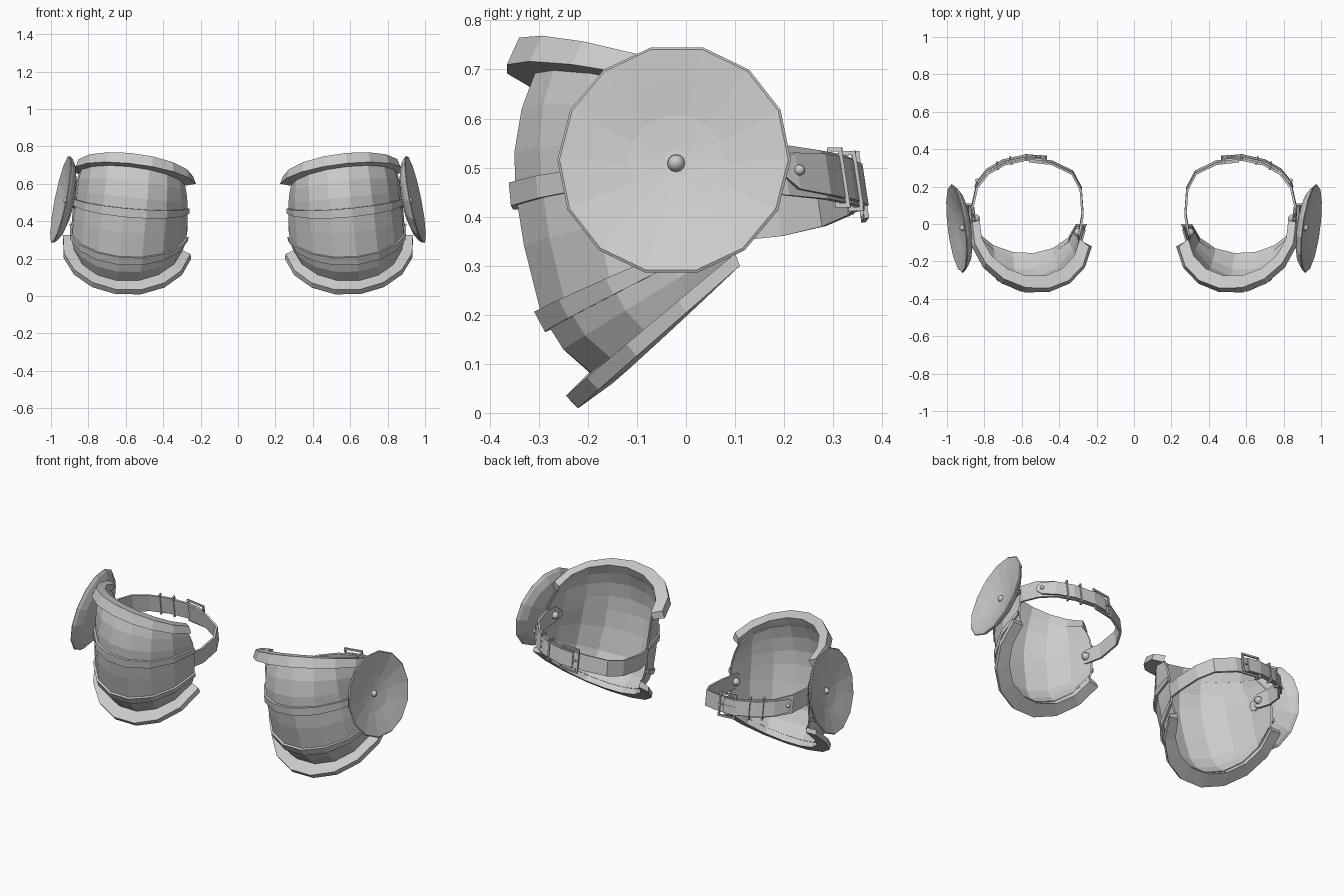
import bpy, bmesh, math
from mathutils import Vector as V

if "Cube" in bpy.data.objects:
    bpy.data.objects.remove(bpy.data.objects["Cube"])

SEG = 8     # facets around each guard


def make(name, verts, faces):
    """Mesh in world coordinates, mirrored to the other guard."""
    me = bpy.data.meshes.new(name)
    me.from_pydata([tuple(v) for v in verts], [], faces)
    bm = bmesh.new()
    bm.from_mesh(me)
    bmesh.ops.recalc_face_normals(bm, faces=bm.faces)
    bm.to_mesh(me)
    bm.free()
    ob = bpy.data.objects.new(name, me)
    bpy.context.collection.objects.link(ob)
    m = ob.modifiers.new("Pair", 'MIRROR')
    m.use_mirror_merge = False
    return ob


def skin(name, loops, close=False, ring=False, cap=False):
    """Skin faces between equal-length point loops."""
    n, k = len(loops[0]), len(loops)
    verts = [p for l in loops for p in l]
    faces = []
    for i in range(k if close else k - 1):
        for j in range(n if ring else n - 1):
            a, b, j2 = i * n, ((i + 1) % k) * n, (j + 1) % n
            faces.append((a + j, a + j2, b + j2, b + j))
    if close and cap:
        faces += [tuple(i * n for i in range(k)), tuple(i * n + n - 1 for i in range(k))]
    if ring and cap:
        faces += [tuple(range(n)), tuple((k - 1) * n + j for j in range(n))]
    return make(name, verts, faces)


def arc(sec, s=1.0):
    """Half ellipse from inner end, through the front, to outer end."""
    fx = 0.58 + 0.075 * (0.75 - sec[1]) / 0.75   # front line drifts outward lower down
    f, o, i = V((fx, sec[0], sec[1])), V(sec[2:5]), V(sec[5:8])
    c, d = (o + i) / 2, (o - i) / 2
    pts = []
    for k in range(SEG + 1):
        a = math.pi * (k / SEG - 0.5)
        pts.append(c + ((f - c) * math.cos(a) + d * math.sin(a)) * s)
    return pts


def frame(axis):
    n = V(axis).normalized()
    u = n.cross(V((0, 0, 1)) if abs(n.z) < 0.9 else V((0, 1, 0))).normalized()
    return n, u, n.cross(u)


def lathe(name, centre, axis, profile, seg, phase=0.0):
    """Revolve (radius, height) pairs about an axis."""
    n, u, w = frame(axis)
    loops = []
    for r, h in profile:
        ang = [2 * math.pi * (k + phase) / seg for k in range(seg)]
        loops.append([V(centre) + n * h + (u * math.cos(a) + w * math.sin(a)) * r for a in ang])
    return skin(name, loops, ring=True, cap=True)


def rivet(name, centre, axis, r):
    prof = [(r, -r * 0.5), (r, 0), (r * 0.85, r * 0.5), (r * 0.5, r * 0.85), (r * 0.1, r)]
    ob = lathe(name, centre, axis, prof, 12)
    ob.data.shade_smooth()


def bar(name, p, q, r):
    p, q = V(p), V(q)
    return lathe(name, p, q - p, [(r, -r * 0.7), (r, (q - p).length + r * 0.7)], 4, 0.5)


UP = V((0, -0.15, 1)).normalized()


def strap(name, path, widths, t=0.012):
    """Flat band along a path, box section."""
    pts = [V(p) for p in path]
    loops = []
    for k, p in enumerate(pts):
        tan = pts[min(k + 1, len(pts) - 1)] - pts[max(k - 1, 0)]
        nrm = tan.cross(UP).normalized() * t / 2
        up = UP * widths[k] / 2
        loops.append([p + nrm + up, p + nrm - up, p - nrm - up, p - nrm + up])
    return skin(name, loops, ring=True, cap=True)


# Curved main plate: front (y, z), outer end xyz, inner end xyz
rows = [
    (-.305, .70, .85, .00, .66, .285, -.09, .60),
    (-.335, .62, .865, .04, .61, .275, -.06, .55),
    (-.350, .53, .87, .08, .56, .27, -.04, .50),
    (-.347, .445, .875, .10, .515, .27, -.03, .455),
    (-.330, .34, .885, .10, .45, .27, -.02, .39),
    (-.295, .20, .89, .10, .38, .275, -.02, .31),
    (-.250, .13, .885, .10, .345, .285, -.015, .27),
    (-.185, .075, .87, .10, .315, .30, -.01, .235)]
outer = [arc(r) for r in rows]
inner = [arc(r, 0.965) for r in rows]
skin("guard_plate", outer + inner[::-1], close=True, cap=False)


# Raised bands where the plates overlap
def blend(v):
    i = min(int(v), len(rows) - 2)
    return [a + (b - a) * (v - i) for a, b in zip(rows[i], rows[i + 1])]


for name, v0, v1 in (("middle_band", 2.7, 3.2), ("lower_band", 4.92, 5.4)):
    a, b = blend(v0), blend(v1)
    skin(name, [arc(a, .997), arc(a, 1.035), arc(b, 1.035), arc(b, .997)], close=True, cap=True)

# Thick flared rims, four corner lines each
top = [(-.34, .765, .865, .01, .698, .24, -.12, .64),
       (-.365, .71, .88, 0, .665, .225, -.12, .60),
       (-.30, .69, .84, .01, .645, .28, -.09, .59),
       (-.275, .75, .825, .02, .685, .29, -.08, .63)]
bottom = [(-.245, .035, .935, .10, .325, .255, -.01, .225),
          (-.22, .01, .935, .11, .30, .25, 0, .20),
          (-.15, .06, .87, .11, .30, .31, 0, .21),
          (-.19, .085, .87, .10, .325, .31, -.01, .25)]
skin("top_rim", [arc(s) for s in top], close=True, cap=True)
skin("bottom_rim", [arc(s) for s in bottom], close=True, cap=True)

# Dished side disc, its stem and centre rivet
dc, dn = V((.944, -.024, .515)), V((1, -.13, .2))
lathe("side_disc", dc, dn,
      [(.04, -.06), (.12, -.054), (.19, -.036), (.228, -.012), (.240, .002), (.235, .006),
       (.17, -.008), (.10, -.024), (.03, -.032)], 14)
lathe("disc_stem", dc, dn, [(.03, -.10), (.03, -.04)], 8)
rivet("disc_rivet", dc - dn.normalized() * .03, dn, .018)

# Leather straps
strap("inner_strap",
      [(.297, -.08, .39), (.293, -.06, .39), (.275, .05, .39), (.285, .19, .405), (.33, .275, .425),
       (.44, .328, .448), (.56, .342, .46)], [.05, .085, .09, .09, .09, .09, .09])
strap("outer_strap",
      [(.848, 0, .51), (.852, .02, .51), (.862, .10, .505), (.84, .20, .495), (.78, .277, .485),
       (.69, .327, .475), (.58, .350, .465), (.47, .345, .455)],
      [.06, .09, .10, .105, .10, .10, .095, .09])
strap("strap_tip",
      [(.50, .356, .458), (.58, .361, .465), (.70, .335, .476), (.785, .286, .486), (.835, .225, .493),
       (.848, .20, .495)], [.085, .085, .085, .085, .075, .03], .01)

# Strap rivets
rivet("inner_strap_rivet", (.30, -.045, .39), (1, .1, 0), .022)
rivet("outer_strap_rivet", (.846, .03, .51), (-1, 0, 0), .022)
rivet("back_strap_rivet", (.838, .232, .495), (.8, .6, 0), .011)


# Buckle and keeper frames
def rect_frame(name, a, b, h, r):
    a, b = V(a), V(b)
    u = UP * h / 2
    c = [a + u, b + u, b - u, a - u]
    for k in range(4):
        bar(name, c[k], c[(k + 1) % 4], r)


rect_frame("buckle_frame", (.47, .352, .457), (.575, .358, .465), .128, .007)
bar("buckle_prong", (.47, .356, .457), (.58, .362, .465), .005)
rect_frame("keeper_loop", (.725, .301, .48), (.733, .322, .48), .115, .006)
rect_frame("keeper_loop", (.655, .328, .472), (.662, .350, .473), .115, .006)
